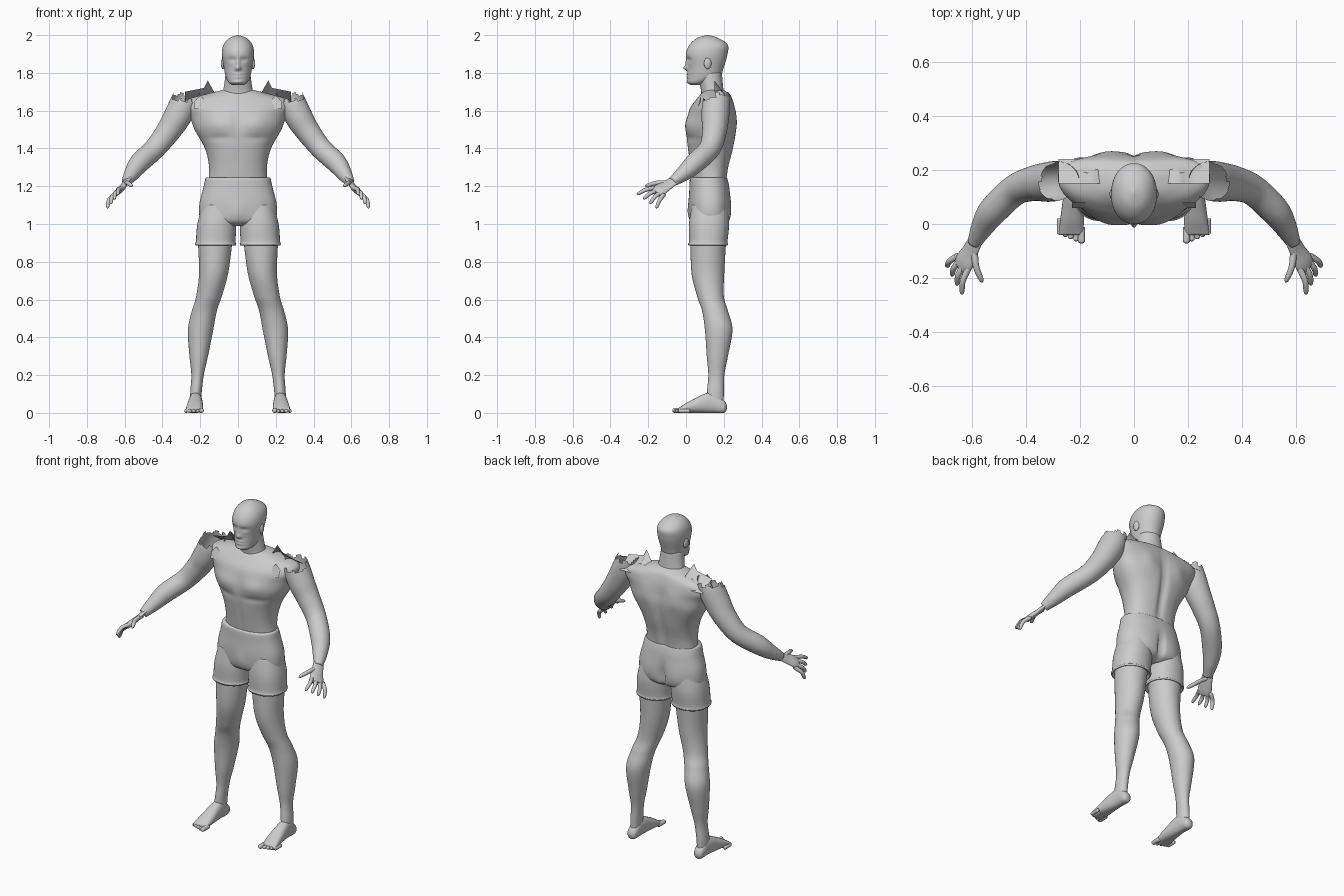
import bpy
import bmesh
import math
from mathutils import Matrix, Vector

cube = bpy.data.objects.get("Cube")
if cube:
    bpy.data.objects.remove(cube, do_unlink=True)

clay = bpy.data.materials.new("grey clay")
clay.use_nodes = True
clay.diffuse_color = (.6, .6, .6, 1)
clay.node_tree.nodes["Principled BSDF"].inputs["Base Color"].default_value = clay.diffuse_color

ACROSS, UP, FORWARD = Vector((1, 0, 0)), Vector((0, 0, 1)), Vector((0, -1, 0))


def finish(name, bm, mirror):
    """Turn a bmesh into a smooth grey object, optionally mirrored across x."""
    bmesh.ops.recalc_face_normals(bm, faces=bm.faces)
    mesh = bpy.data.meshes.new(name)
    bm.to_mesh(mesh)
    bm.free()
    mesh.materials.append(clay)
    mesh.shade_smooth()
    obj = bpy.data.objects.new(name, mesh)
    bpy.context.collection.objects.link(obj)
    if mirror:
        modifier = obj.modifiers.new("mirror", 'MIRROR')
        modifier.use_mirror_merge = False
    return obj


def spline(rows, steps):
    """Catmull-Rom interpolation through rows of numbers."""
    rows = [Vector(row) for row in rows]
    result = []
    for i in range(len(rows) - 1):
        start, end = rows[i], rows[i + 1]
        before, after = rows[max(i - 1, 0)], rows[min(i + 2, len(rows) - 1)]
        for step in range(steps):
            t = step / steps
            leave, arrive = (end - before) / 2, (after - start) / 2
            blend = t * t * (3 - 2 * t)
            result.append(start.lerp(end, blend) + leave * t * (1 - t) ** 2 - arrive * t * t * (1 - t))
    return result + [rows[-1]]


def loft(name, rows, axis=None, side=ACROSS, flat=1, count=40, steps=8, power=2, mirror=False):
    """Skin oval sections (x, y, z, half width[, half depth]) along a path."""
    rings = spline(rows, steps)
    centres = [ring.xyz if len(ring) == 4 else Vector(ring[:3]) for ring in rings]
    last = len(rings) - 1
    bm = bmesh.new()
    loops = []
    for i, ring in enumerate(rings):
        along = axis or (centres[min(i + 1, last)] - centres[max(i - 1, 0)]).normalized()
        wide = (side - along * side.dot(along)).normalized()
        deep = along.cross(wide)
        depth = ring[4] if len(ring) > 4 else ring[3] * flat
        loop = []
        for k in range(count):
            angle = math.tau * k / count
            c, s = math.cos(angle), math.sin(angle)
            u = math.copysign(abs(c) ** (2 / power), c) * ring[3]
            v = math.copysign(abs(s) ** (2 / power), s) * depth
            loop.append(bm.verts.new(centres[i] + wide * u + deep * v))
        loops.append(loop)
    for low, high in zip(loops, loops[1:]):
        for k in range(count):
            bm.faces.new((low[k - 1], low[k], high[k], high[k - 1]))
    bm.faces.new(loops[0])
    bm.faces.new(loops[-1])
    return finish(name, bm, mirror)


def stack(name, rows, **options):
    """Loft of level sections given as (z, front y, back y, half width[, x])."""
    rings = []
    for z, front, back, width, *x in rows:
        rings.append((x[0] if x else 0, (front + back) / 2, z, width, (back - front) / 2))
    return loft(name, rings, axis=UP, **options)


def sculpt(obj, faces_side, spots):
    """Push one side of a part by soft spots (x, z, x size, z size, push along y)."""
    for vertex in obj.data.vertices:
        x, y, z = vertex.co
        if faces_side(y):
            for spot_x, spot_z, size_x, size_z, push in spots:
                distance = ((abs(x) - spot_x) / size_x) ** 2 + ((z - spot_z) / size_z) ** 2
                vertex.co.y += push * math.exp(-distance)


def tear(obj, is_gone):
    """Remove the vertices chosen by a rule, leaving a ragged open rim."""
    bm = bmesh.new()
    bm.from_mesh(obj.data)
    gone = [vertex for vertex in bm.verts if is_gone(vertex.co)]
    bmesh.ops.delete(bm, geom=gone, context='VERTS')
    bm.to_mesh(obj.data)
    bm.free()


def ragged_plate(name, tops, top_y, base_y, base_z):
    """Strip of torn surface with a jagged upper edge of (x, z) points."""
    bm = bmesh.new()
    columns = [(bm.verts.new((x, base_y, base_z)), bm.verts.new((x, top_y, z))) for x, z in tops]
    for left, right in zip(columns, columns[1:]):
        bm.faces.new((left[0], right[0], right[1], left[1]))
    finish(name, bm, True)


def is_front(y):
    return y < .1


def is_back(y):
    return y > .15


# Head with sculpted eyes, nose, lips and chin
head = stack("head", [
    (1.735, .03, .07, .03), (1.75, .01, .12, .05), (1.78, .01, .18, .065), (1.83, .01, .2, .075),
    (1.9, 0, .22, .085), (1.95, .02, .22, .076), (1.985, .06, .17, .045), (2, .11, .12, .003)],
    count=96, power=2.1)
sculpt(head, is_front, [
    (.03, 1.87, .02, .01, .014), (.03, 1.87, .01, .006, -.006), (0, 1.85, .01, .02, -.01),
    (0, 1.825, .015, .012, -.024), (0, 1.785, .025, .015, -.008), (0, 1.785, .03, .003, .007),
    (0, 1.75, .02, .01, -.006)])

# Ears
bm = bmesh.new()
ear_shape = Matrix.LocRotScale(Vector((.08, .115, 1.85)), Matrix.Rotation(.2, 3, 'Z'), Vector((.01, .02, .03)))
bmesh.ops.create_uvsphere(bm, u_segments=20, v_segments=12, radius=1, matrix=ear_shape)
finish("ears", bm, True)

# Neck
stack("neck", [(1.62, .08, .22, .11), (1.7, .08, .2, .08), (1.8, .06, .19, .065)])

# Torso with chest, shoulder blades and spine groove
torso = stack("torso", [
    (1.2, .04, .21, .16), (1.3, .025, .225, .153), (1.4, .01, .25, .175), (1.5, 0, .265, .23),
    (1.57, .01, .26, .255), (1.62, .025, .255, .28), (1.66, .055, .245, .265), (1.69, .08, .23, .16),
    (1.71, .1, .2, .08)], count=88, power=2.3)
sculpt(torso, is_front, [
    (.1, 1.53, .07, .05, -.013), (0, 1.53, .01, .07, .008), (.1, 1.455, .07, .015, .007),
    (0, 1.35, .01, .08, .005)])
sculpt(torso, is_back, [(0, 1.42, .02, .2, -.018), (.1, 1.56, .05, .06, .01)])
for vertex in torso.data.vertices:
    vertex.co.y += .35 * vertex.co.x ** 2

# Torn plates around the collar
ragged_plate("torn_shoulder_plates", [(.11, 1.67), (.16, 1.76), (.18, 1.72), (.23, 1.71), (.28, 1.7)],
             top_y=.15, base_y=.24, base_z=1.64)
ragged_plate("torn_chest_flaps", [(.13, 1.67), (.17, 1.65), (.2, 1.68), (.23, 1.65)],
             top_y=.08, base_y=.06, base_z=1.61)

# Arms, open and ragged at the shoulder
palm_side = Vector((5, 4, -4)).normalized()
arms = loft("arms", [
    (.26, .165, 1.73, .06), (.285, .16, 1.645, .073), (.32, .155, 1.57, .073), (.37, .15, 1.49, .065),
    (.44, .125, 1.4, .057), (.52, .05, 1.325, .054), (.56, -.01, 1.27, .042), (.59, -.07, 1.225, .026)],
    side=palm_side, mirror=True)
tear(arms, lambda p: p.z > (1.7 if is_back(p.y) else 1.665) + .01 * math.sin(130 * p.x))

# Palms
loft("palms", [(.58, -.05, 1.24, .03), (.605, -.1, 1.205, .035), (.627, -.14, 1.18, .042), (.64, -.16, 1.165, .035)],
     side=palm_side, flat=.4, mirror=True)


def digit(name, root, tip, radius):
    """Slightly arched finger with a rounded tip."""
    rows = []
    for t, scale in ((-.1, .9), (0, 1.1), (.5, 1), (.9, .8), (1, .2)):
        arch = (ACROSS + UP) * .01 * math.sin(math.pi * max(t, 0))
        rows.append((*(root.lerp(tip, t) + arch), radius * scale))
    loft(name, rows, side=palm_side, count=14, steps=4, mirror=True)


# Fingers fan evenly from the first knuckle to the last, thumb apart
knuckles = Vector((.61, -.16, 1.19)), Vector((.655, -.12, 1.153))
tips = Vector((.635, -.26, 1.155)), Vector((.69, -.157, 1.083))
for i, name in enumerate(("index", "middle", "ring", "little")):
    digit(name + "_fingers", knuckles[0].lerp(knuckles[1], i / 3), tips[0].lerp(tips[1], i / 3), .011)
digit("thumbs", Vector((.59, -.09, 1.215)), Vector((.56, -.215, 1.2)), .012)

# Shorts: hips and two hemmed legs
hips = stack("shorts_hips", [
    (.99, .06, .19, .12), (1.02, .025, .23, .195), (1.1, .015, .238, .205), (1.19, .018, .23, .184),
    (1.235, .02, .22, .174), (1.245, .025, .215, .17)], count=80, power=2.3)
sculpt(hips, is_front, [(0, 1.06, .035, .05, -.008)])
sculpt(hips, is_back, [(0, 1.06, .016, .07, -.03), (.09, 1.07, .05, .06, .006)])
stack("shorts_legs", [
    (.9, .03, .2, .09, .118), (.886, .017, .217, .103, .118), (.895, .01, .223, .109, .118),
    (.91, .016, .22, .105, .118), (1, .016, .228, .103, .112), (1.1, .03, .22, .09, .1)],
    mirror=True, power=2.2)

# Legs
stack("legs", [
    (.02, .11, .2, .026, .224), (.1, .11, .2, .03, .223), (.2, .118, .203, .033, .214),
    (.3, .11, .222, .049, .208), (.44, .1, .246, .067, .198), (.54, .085, .222, .066, .178),
    (.62, .058, .2, .068, .153), (.75, .028, .203, .078, .128), (.95, .025, .215, .095, .12)],
    mirror=True)

# Feet
loft("feet", [
    (.224, .216, .03, .01, .01), (.224, .2, .033, .028, .033), (.224, .13, .054, .034, .054),
    (.228, .03, .034, .043, .034), (.233, -.04, .013, .045, .013)],
    axis=FORWARD, mirror=True, power=2.3)

# Toes, from the big toe outward
for i in range(5):
    x, tip, radius = .194 + .02 * i, -.072 + .008 * i, .01 if i else .013
    rows = [(x, tip + back, radius, radius * scale) for back, scale in ((.06, 1), (.02, 1), (.005, .9), (0, .3))]
    loft("toe_pair_%d" % (i + 1), rows, axis=FORWARD, count=14, steps=4, mirror=True)
